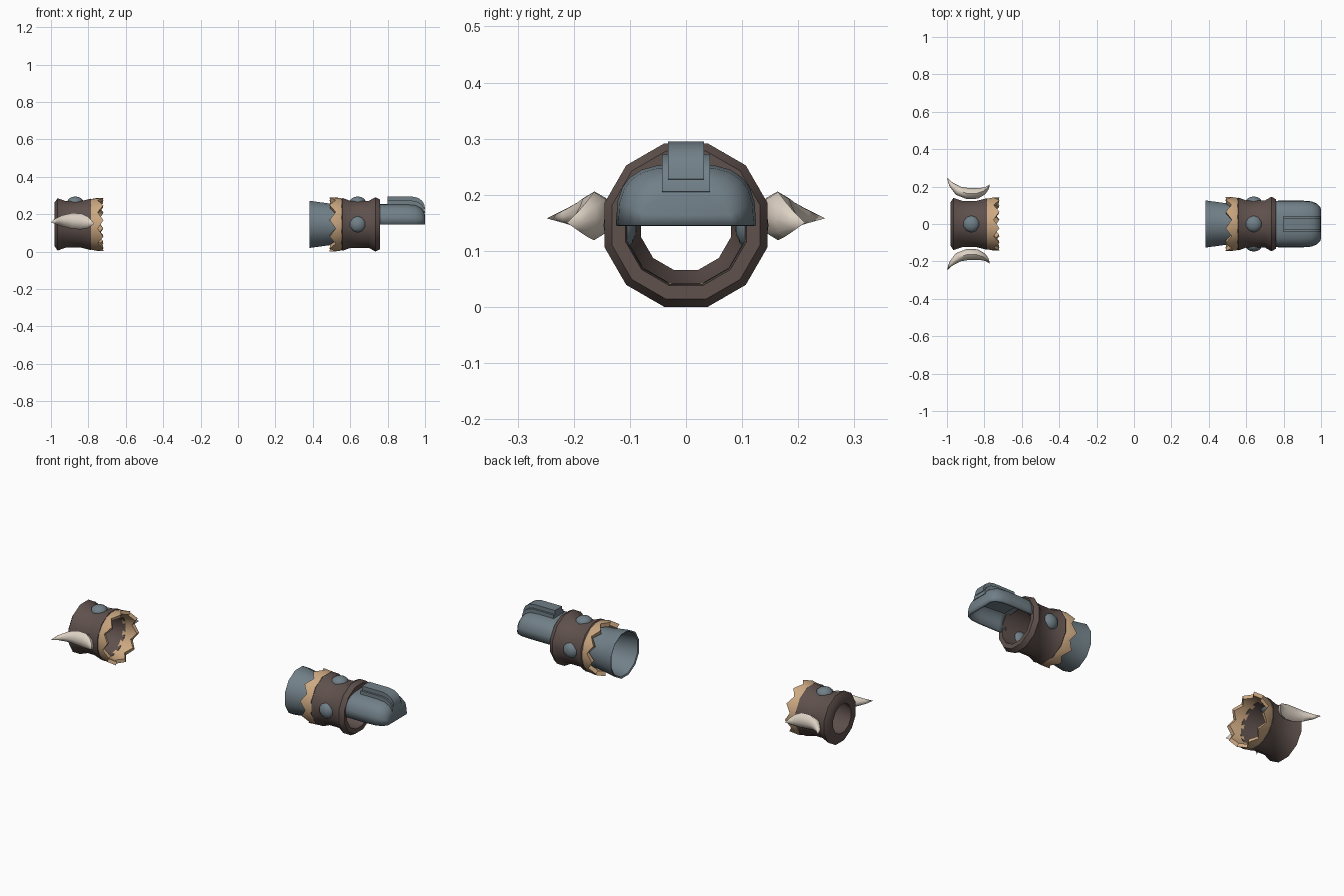
import bpy, bmesh, math
from mathutils import Vector

if "Cube" in bpy.data.objects:
    bpy.data.objects.remove(bpy.data.objects["Cube"])

CZ = 0.146                                   # height of the cuff axis
FLAT = 1 / math.cos(math.radians(15))        # flat-to-corner radius of a 12-gon


def material(name, rgb):
    m = bpy.data.materials.new(name)
    m.diffuse_color = (*rgb, 1)
    m.use_nodes = True
    m.node_tree.nodes["Principled BSDF"].inputs["Base Color"].default_value = m.diffuse_color
    return m


LEATHER = material("brown_leather", (0.115, 0.082, 0.073))
STEEL = material("blue_grey_metal", (0.165, 0.215, 0.245))
FUR = material("tan_trim", (0.60, 0.39, 0.22))
IVORY = material("ivory_horn", (0.72, 0.64, 0.55))


def finish(name, bm, mat, angle=35):
    bmesh.ops.recalc_face_normals(bm, faces=bm.faces)
    me = bpy.data.meshes.new(name)
    bm.to_mesh(me)
    bm.free()
    me.materials.append(mat)
    ob = bpy.data.objects.new(name, me)
    bpy.context.collection.objects.link(ob)
    bpy.ops.object.select_all(action='DESELECT')
    ob.select_set(True)
    bpy.context.view_layer.objects.active = ob
    bpy.ops.object.shade_smooth_by_angle(angle=math.radians(angle))
    return ob


def bridge(bm, rings, close_u=True, close_v=False):
    """Quads between successive rings of vertices."""
    pairs = list(zip(rings, rings[1:]))
    if close_v:
        pairs.append((rings[-1], rings[0]))
    for a, b in pairs:
        n = len(a)
        for i in range(n if close_u else n - 1):
            j = (i + 1) % n
            bm.faces.new((a[i], a[j], b[j], b[i]))


def tube(name, profile, mat, n=12):
    """Closed (x, flat radius, tooth) profile turned about the long axis."""
    bm = bmesh.new()
    rings = []
    for p in profile:
        x, r = p[0], p[1] * (FLAT if n == 12 else 1)
        tooth = p[2] if len(p) > 2 else 0
        ring = []
        for i in range(n):
            a = 2 * math.pi * (i + 0.5) / n
            ring.append(bm.verts.new((x + tooth * (i % 2),
                                      r * math.cos(a), CZ + r * math.sin(a))))
        rings.append(ring)
    bridge(bm, rings, close_v=True)
    return finish(name, bm, mat)


def rivet(name, x, side, dist):
    """Flattened dome; side is the outward direction."""
    bm = bmesh.new()
    bmesh.ops.create_uvsphere(bm, u_segments=10, v_segments=8, radius=1)
    q = Vector((0, 0, 1)).rotation_difference(Vector(side))
    for v in bm.verts:
        v.co = q @ Vector((v.co.x * 0.045, v.co.y * 0.045, v.co.z * 0.03))
        v.co += Vector((x, 0, CZ)) + Vector(side) * dist
    finish(name, bm, STEEL)


# Leather cuffs
tube("left_cuff", [(-0.98, 0.118), (-0.965, 0.14), (-0.92, 0.124), (-0.84, 0.124),
                   (-0.785, 0.138), (-0.785, 0.112), (-0.90, 0.10), (-0.98, 0.08)], LEATHER)
tube("right_cuff", [(0.55, 0.132), (0.56, 0.141), (0.60, 0.126), (0.70, 0.126),
                    (0.735, 0.1455), (0.76, 0.132), (0.76, 0.108), (0.66, 0.105),
                    (0.55, 0.108)], LEATHER)

# Jagged trims
tube("left_trim", [(-0.80, 0.128), (-0.79, 0.136), (-0.75, 0.144, 0.03),
                   (-0.752, 0.125, 0.03), (-0.80, 0.112)], FUR, 20)
tube("right_trim", [(0.56, 0.137), (0.55, 0.142), (0.522, 0.146, -0.032),
                    (0.524, 0.122, -0.032), (0.56, 0.108)], FUR, 20)

# Metal sleeve behind the right cuff
tube("sleeve", [(0.382, 0.126), (0.42, 0.121), (0.50, 0.11), (0.58, 0.114),
                (0.58, 0.106), (0.50, 0.104), (0.42, 0.113), (0.386, 0.118)], STEEL)

# Rivets
rivet("left_top_rivet", -0.87, (0, 0, 1), 0.119)
rivet("right_top_rivet", 0.64, (0, 0, 1), 0.119)
rivet("right_front_rivet", 0.64, (0, -1, 0), 0.117)
rivet("right_back_rivet", 0.64, (0, 1, 0), 0.117)

# Hand guard: arched shell, closed and rounded at the far end
bm = bmesh.new()
rings = []
for x, w, top in [(0.735, 0.122, 0.252), (0.78, 0.125, 0.255), (0.90, 0.125, 0.255),
                  (0.95, 0.121, 0.25), (0.98, 0.108, 0.235), (0.995, 0.092, 0.215),
                  (1.0, 0.08, 0.195)]:
    ring = []
    for i in range(13):
        a = math.pi * i / 12
        c, s = math.cos(a), math.sin(a)
        y = math.copysign(abs(c) ** 0.65, c) * w
        ring.append(bm.verts.new((x, y, 0.145 + (top - 0.145) * max(s, 0) ** 0.7)))
    rings.append(ring)
bridge(bm, rings, close_u=False)
bm.faces.new(rings[-1])
guard = finish("hand_guard", bm, STEEL, 45)
shell = guard.modifiers.new("thickness", 'SOLIDIFY')
shell.thickness = 0.014
shell.offset = -1


# Raised ridge along the guard, in two steps
def ridge(name, half, drop, x0):
    side = [(x0, 0.225), (x0, 0.295), (0.93, 0.295), (0.962, 0.288), (0.985, 0.272),
            (0.997, 0.25), (1.0, 0.228), (0.96, 0.215)]
    bm = bmesh.new()
    a, b = [[bm.verts.new((x, y, z - drop)) for x, z in side] for y in (-half, half)]
    bridge(bm, [a, b])
    bm.faces.new(a)
    bm.faces.new(b)
    finish(name, bm, STEEL)


ridge("ridge_top", 0.032, 0.0, 0.80)
ridge("ridge_base", 0.043, 0.022, 0.80)

# Crescent horns on both sides of the left cuff: x, y, z, half depth, half height
PATH = [(-1.0, 0.248, 0.158, 0, 0), (-0.978, 0.212, 0.162, 0.013, 0.014),
        (-0.94, 0.178, 0.165, 0.025, 0.030), (-0.89, 0.163, 0.164, 0.030, 0.042),
        (-0.84, 0.164, 0.162, 0.029, 0.043), (-0.805, 0.176, 0.157, 0.020, 0.032),
        (-0.785, 0.192, 0.153, 0.010, 0.017), (-0.77, 0.212, 0.15, 0, 0)]
for name, sy in (("front_horn", -1), ("back_horn", 1)):
    bm = bmesh.new()
    rings = []
    for k in range(1, len(PATH) - 1):
        x, y, z, d, h = PATH[k]
        t = Vector((PATH[k + 1][0] - PATH[k - 1][0], PATH[k + 1][1] - PATH[k - 1][1]))
        t.normalize()
        ring = []
        for i in range(8):
            a = math.pi * i / 4
            o = d * math.cos(a)
            ring.append(bm.verts.new((x - t.y * o, sy * (y + t.x * o), z + h * math.sin(a))))
        rings.append(ring)
    bridge(bm, rings)
    for end, ring in ((PATH[0], rings[0]), (PATH[-1], rings[-1])):
        tip = bm.verts.new((end[0], sy * end[1], end[2]))
        for i in range(8):
            bm.faces.new((ring[i], ring[(i + 1) % 8], tip))
    finish(name, bm, IVORY, 50)
